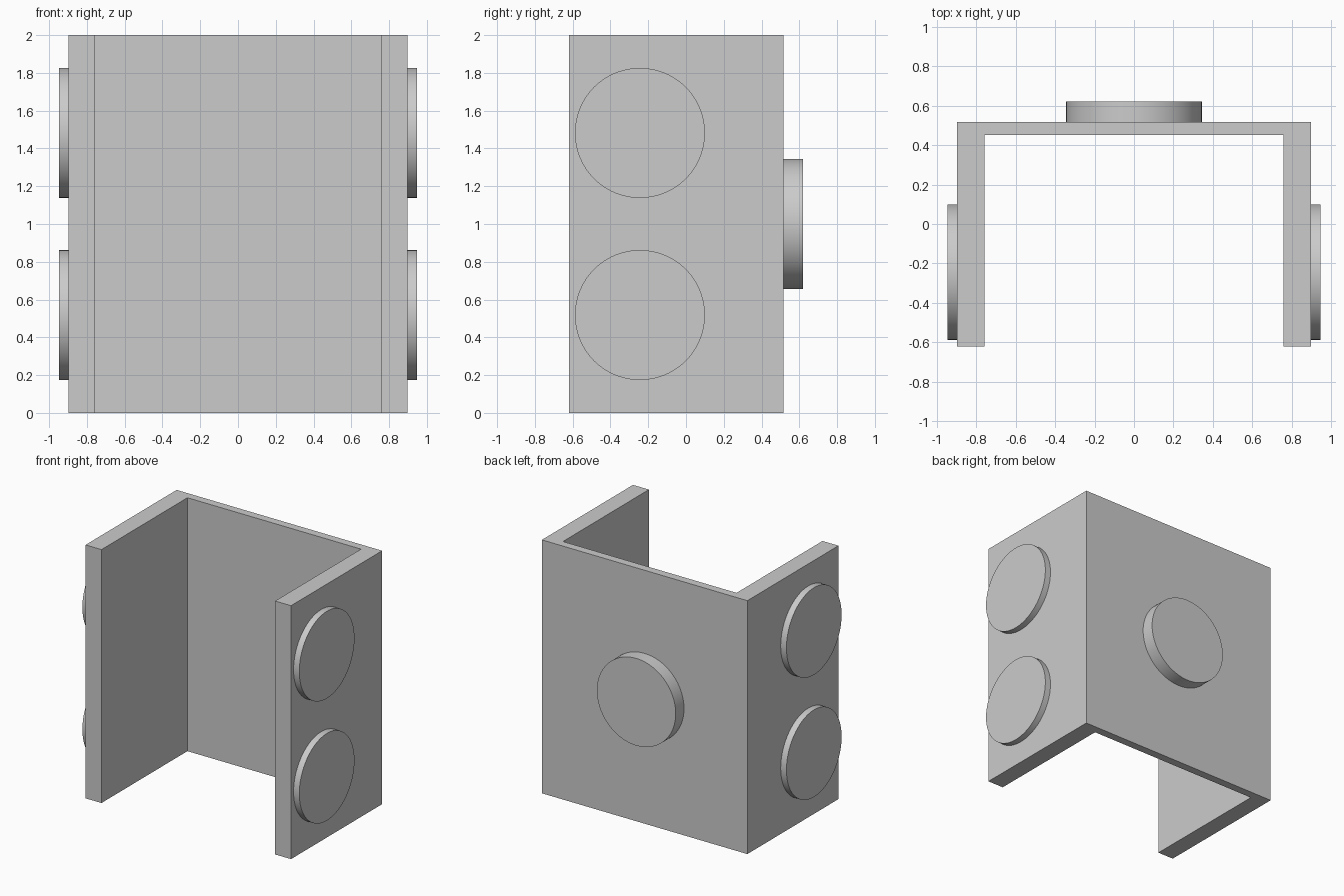
import bpy
import bmesh
import math
from mathutils import Vector

cube = bpy.data.objects.get("Cube")
if cube:
    bpy.data.objects.remove(cube, do_unlink=True)

# Single plain grey material
grey = bpy.data.materials.new("plain grey")
grey.use_nodes = True
colour = (0.6, 0.6, 0.6, 1.0)
grey.diffuse_color = colour
grey.node_tree.nodes["Principled BSDF"].inputs["Base Color"].default_value = colour

HEIGHT = 2.0
OUTER_X, INNER_X = 0.897, 0.758
FRONT_Y, BACK_Y, INNER_Y = -0.62, 0.516, 0.452
RADIUS = 0.344
SINK = 0.02  # how far each disc is set into its wall


def make_channel():
    # U-shaped profile, extruded upward
    half = [(INNER_X, INNER_Y), (INNER_X, FRONT_Y), (OUTER_X, FRONT_Y), (OUTER_X, BACK_Y)]
    profile = half + [(-x, y) for x, y in reversed(half)]
    bm = bmesh.new()
    base = bm.faces.new([bm.verts.new((x, y, 0)) for x, y in profile])
    result = bmesh.ops.extrude_face_region(bm, geom=[base])
    top = [v for v in result["geom"] if isinstance(v, bmesh.types.BMVert)]
    bmesh.ops.translate(bm, verts=top, vec=(0, 0, HEIGHT))
    bmesh.ops.recalc_face_normals(bm, faces=bm.faces)
    mesh = bpy.data.meshes.new("channel_wall")
    bm.to_mesh(mesh)
    bm.free()
    mesh.materials.append(grey)
    bpy.context.collection.objects.link(bpy.data.objects.new("channel_wall", mesh))


def make_disc(name, wall_point, normal, depth):
    # Round boss standing out from a wall along its normal
    normal = Vector(normal)
    centre = Vector(wall_point) + normal * (depth - SINK) / 2
    bpy.ops.mesh.primitive_cylinder_add(
        vertices=96, radius=RADIUS, depth=depth + SINK, location=centre,
        rotation=normal.to_track_quat('Z', 'Y').to_euler())
    disc = bpy.context.object
    disc.name = name
    disc.data.materials.append(grey)
    bpy.ops.object.shade_smooth_by_angle(angle=math.radians(30))


make_channel()

# Two discs on each side wall, one on the back
for side, sign in (("left", 1), ("right", -1)):
    for level, z in (("lower", 0.518), ("upper", 1.482)):
        make_disc(f"{side}_{level}_disc", (sign * OUTER_X, -0.244, z), (sign, 0, 0), 0.05)
make_disc("back_disc", (0, BACK_Y, HEIGHT / 2), (0, 1, 0), 0.104)
